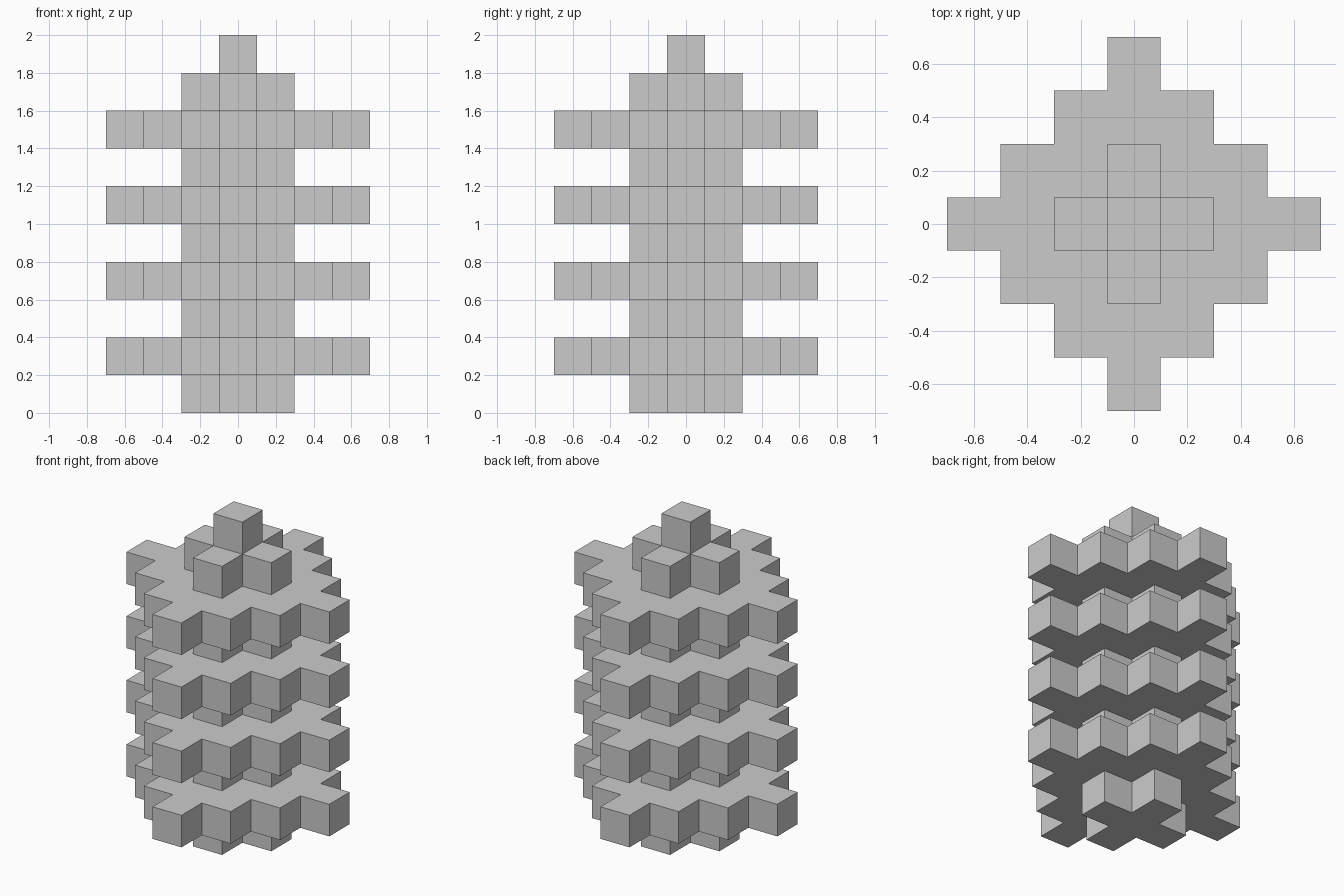
import bpy, bmesh
from mathutils import Vector

if "Cube" in bpy.data.objects:
    bpy.data.objects.remove(bpy.data.objects["Cube"])

S = 0.2  # block size
# Diamond radius of each layer, in blocks, from the ground up
RADII = [1, 3] * 4 + [1, 0]
NAMES = {0: "tip_block", 1: "cross_core", 3: "wide_tier"}


def diamond(r, k):
    return [(i, j, k) for i in range(-r, r + 1) for j in range(-r, r + 1)
            if abs(i) + abs(j) <= r]


solid = {c for k, r in enumerate(RADII) for c in diamond(r, k)}
AXES = [Vector((1, 0, 0)), Vector((0, 1, 0)), Vector((0, 0, 1))]


def build_layer(name, cells):
    """Mesh of the block faces not covered by a neighbouring block."""
    bm = bmesh.new()
    for cell in cells:
        centre = Vector(cell) + Vector((0, 0, 0.5))
        for a in range(3):
            for sign in (1, -1):
                d = AXES[a] * sign
                if tuple(int(n) for n in Vector(cell) + d) in solid:
                    continue
                u, v = AXES[(a + 1) % 3] * sign, AXES[(a + 2) % 3]
                bm.faces.new([bm.verts.new((centre + (d + u * p + v * q) / 2) * S)
                              for p, q in ((-1, -1), (1, -1), (1, 1), (-1, 1))])
    bmesh.ops.remove_doubles(bm, verts=bm.verts[:], dist=1e-4)
    mesh = bpy.data.meshes.new(name)
    bm.to_mesh(mesh)
    bm.free()
    bpy.context.collection.objects.link(bpy.data.objects.new(name, mesh))


# Alternating narrow cores and wide tiers, finished by the cap and tip
for k, r in enumerate(RADII):
    build_layer(f"{NAMES[r]}_{k}", diamond(r, k))
